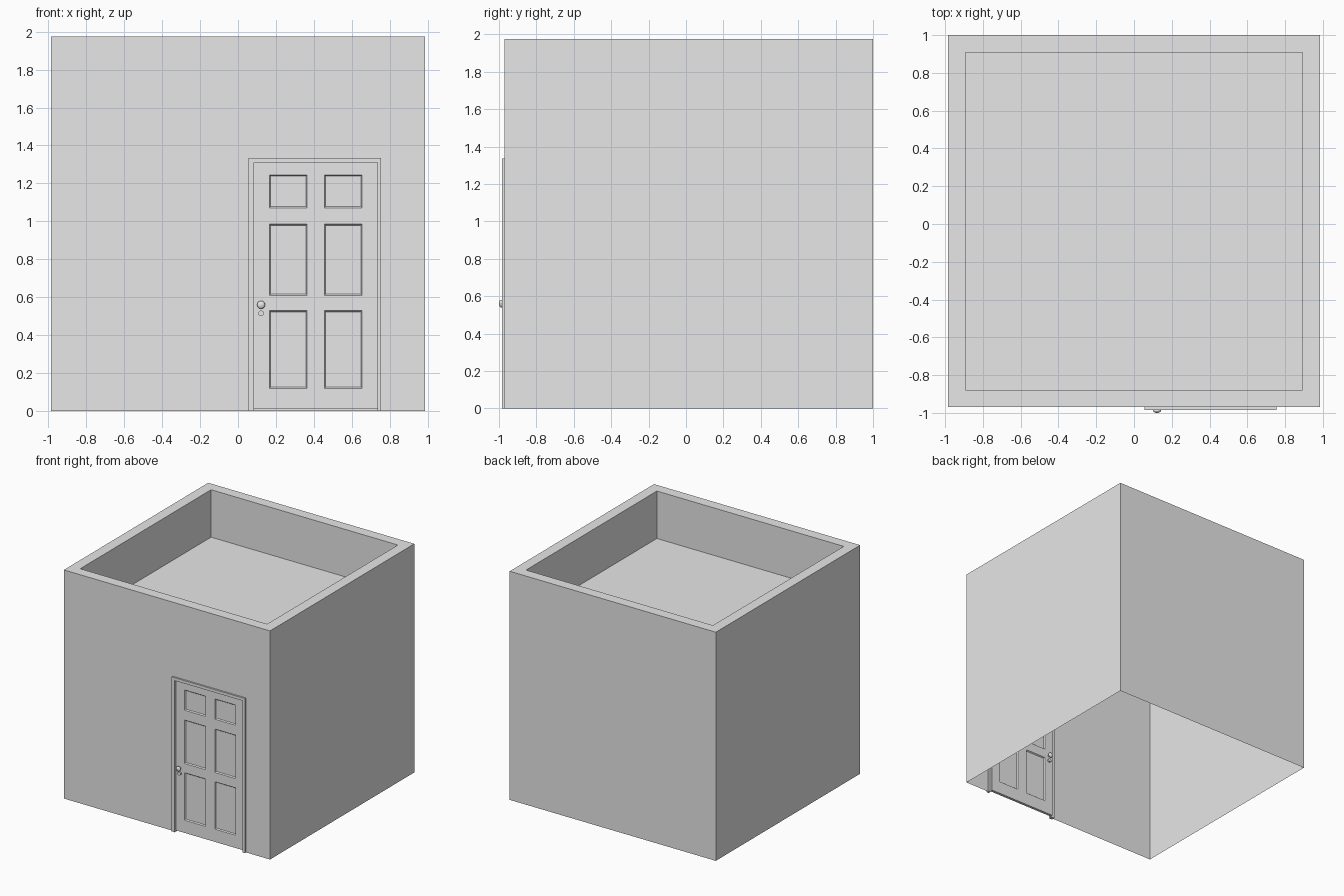
import bpy, bmesh
from mathutils import Matrix, Vector

cube = bpy.data.objects.get("Cube")
if cube:
    bpy.data.objects.remove(cube, do_unlink=True)

grey = bpy.data.materials.new("plain grey")
grey.use_nodes = True
grey.diffuse_color = (0.8, 0.8, 0.8, 1)
grey.node_tree.nodes["Principled BSDF"].inputs["Base Color"].default_value = (0.8, 0.8, 0.8, 1)

HALF, FRONT, BACK, TOP = 0.985, -0.97, 1.0, 1.975
DOOR_MID = -0.955          # centre plane of the door leaf


def make(name, bm, y=0.0, mirror=False):
    """Turn a bmesh into an object, optionally mirrored front to back."""
    mesh = bpy.data.meshes.new(name)
    bm.to_mesh(mesh)
    bm.free()
    mesh.materials.append(grey)
    obj = bpy.data.objects.new(name, mesh)
    obj.location.y = y
    bpy.context.collection.objects.link(obj)
    if mirror:
        mod = obj.modifiers.new("both sides", 'MIRROR')
        mod.use_axis = (False, True, False)
    return obj


def face(bm, points):
    return bm.faces.new([bm.verts.new(p) for p in points])


def arch(left, right, top):
    """Doorway outline from the left foot over the top to the right foot."""
    return [(left, 0), (left, top), (right, top), (right, 0)]


# Walls: open underneath, with a doorway notch in the front
bm = bmesh.new()
outline = [(-HALF, 0)] + arch(0.07, 0.745, 1.325) + [(HALF, 0), (HALF, TOP), (-HALF, TOP)]
face(bm, [(x, FRONT, z) for x, z in outline])
face(bm, [(HALF, BACK, 0), (-HALF, BACK, 0), (-HALF, BACK, TOP), (HALF, BACK, TOP)])
face(bm, [(HALF, FRONT, 0), (HALF, BACK, 0), (HALF, BACK, TOP), (HALF, FRONT, TOP)])
face(bm, [(-HALF, BACK, 0), (-HALF, FRONT, 0), (-HALF, FRONT, TOP), (-HALF, BACK, TOP)])

# Parapet and sunken roof
roof = face(bm, [(-HALF, FRONT, TOP), (HALF, FRONT, TOP), (HALF, BACK, TOP), (-HALF, BACK, TOP)])
bmesh.ops.remove_doubles(bm, verts=bm.verts, dist=0.0001)
roof = max(bm.faces, key=lambda f: f.calc_center_median().z)
bmesh.ops.inset_individual(bm, faces=[roof], thickness=0.13)
well = bmesh.ops.extrude_discrete_faces(bm, faces=[roof])["faces"]
for v in well[0].verts:
    v.co.z -= 0.41
make("walls_and_roof", bm)

# Door casing: a flat arch, extruded through the wall
bm = bmesh.new()
profile = arch(0.055, 0.755, 1.335) + arch(0.085, 0.735, 1.31)[::-1]
casing = face(bm, [(x, -0.985, z) for x, z in profile])
ext = bmesh.ops.extrude_face_region(bm, geom=[casing], use_keep_orig=True)
for v in ext["geom"]:
    if isinstance(v, bmesh.types.BMVert):
        v.co.y = -0.955
bmesh.ops.recalc_face_normals(bm, faces=bm.faces)
make("door_casing", bm)

# Door leaf: front half with six recessed panels, mirrored to the inside
bm = bmesh.new()
xs = [0.085, 0.165, 0.365, 0.455, 0.655, 0.735]
zs = [0.01, 0.12, 0.53, 0.61, 0.985, 1.07, 1.245, 1.31]
depth = -0.012
grid = [[bm.verts.new((x, depth, z)) for x in xs] for z in zs]
panels = []
for j in range(len(zs) - 1):
    for i in range(len(xs) - 1):
        f = bm.faces.new((grid[j][i], grid[j][i + 1], grid[j + 1][i + 1], grid[j + 1][i]))
        if i % 2 and j % 2:
            panels.append(f)
border = [e for e in bm.edges if e.is_boundary]
rim = bmesh.ops.extrude_edge_only(bm, edges=border)["geom"]
for v in rim:
    if isinstance(v, bmesh.types.BMVert):
        v.co.y = 0
bmesh.ops.inset_individual(bm, faces=panels, thickness=0.01, depth=-0.009)
plain = [e for e in bm.edges if len(e.link_faces) == 2 and e.calc_face_angle(1) < 0.001]
bmesh.ops.dissolve_limit(bm, angle_limit=0.01, verts=bm.verts, edges=plain)
make("door_leaf", bm, DOOR_MID, True)


# Handle and lock on both sides
def turned(bm, z, radius, near, far):
    spin = Matrix.Translation(Vector((0.122, (near + far) / 2, z))) @ Matrix.Rotation(1.5708, 4, 'X')
    bmesh.ops.create_cone(bm, cap_ends=True, segments=20, radius1=radius, radius2=radius,
                          depth=abs(far - near), matrix=spin)


def smooth(obj):
    bpy.ops.object.select_all(action='DESELECT')
    obj.select_set(True)
    bpy.context.view_layer.objects.active = obj
    bpy.ops.object.shade_smooth_by_angle()


bm = bmesh.new()
turned(bm, 0.56, 0.01, -0.012, -0.03)
ball = Matrix.Translation((0.122, -0.033, 0.56)) @ Matrix.Diagonal((0.021, 0.012, 0.021, 1))
bmesh.ops.create_uvsphere(bm, u_segments=20, v_segments=12, radius=1, matrix=ball)
smooth(make("door_knob", bm, DOOR_MID, True))

bm = bmesh.new()
turned(bm, 0.515, 0.015, -0.012, -0.026)
smooth(make("door_lock", bm, DOOR_MID, True))
